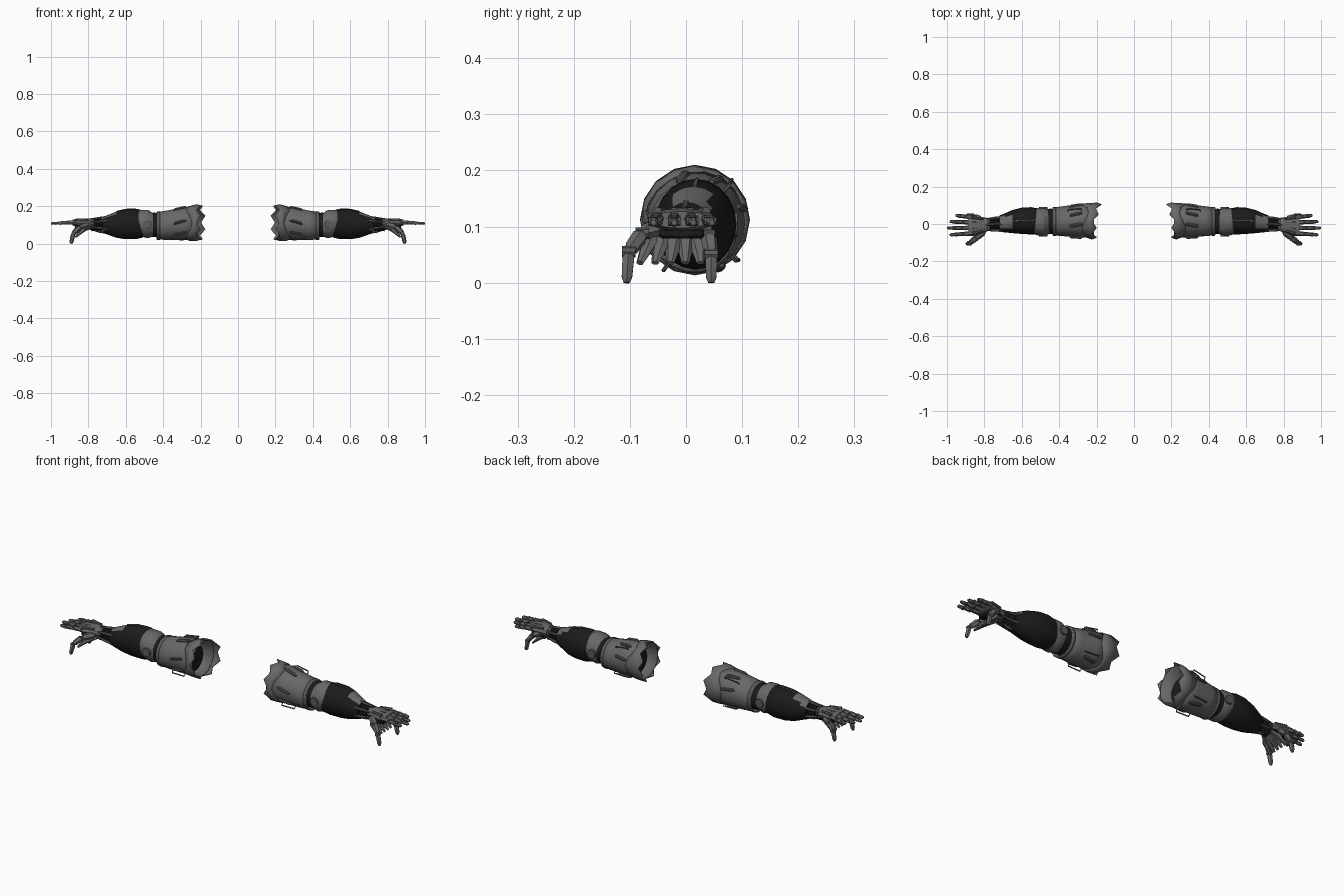
import bpy, bmesh
from math import sin, cos, pi, radians, atan2
from mathutils import Vector, Matrix

if bpy.data.objects.get("Cube"):
    bpy.data.objects.remove(bpy.data.objects["Cube"])


def material(name, r, g, b):
    m = bpy.data.materials.new(name)
    m.use_nodes = True
    m.diffuse_color = (r, g, b, 1)
    bsdf = m.node_tree.nodes["Principled BSDF"]
    bsdf.inputs["Base Color"].default_value = (r, g, b, 1)
    bsdf.inputs["Roughness"].default_value = 0.6
    return m


GREY = material("armour grey", 0.135, 0.14, 0.138)
STEEL = material("joint grey", 0.1, 0.104, 0.103)
DARK = material("dark rubber", 0.011, 0.011, 0.011)


def finish(name, bm, mats, rule=None, thickness=0, bevel=0):
    """Turn a left-side bmesh into a mirrored pair of parts."""
    bmesh.ops.recalc_face_normals(bm, faces=bm.faces)
    for f in bm.faces:
        f.material_index = rule(f.calc_center_median()) if rule else 0
    mesh = bpy.data.meshes.new(name)
    bm.to_mesh(mesh)
    bm.free()
    ob = bpy.data.objects.new(name, mesh)
    bpy.context.collection.objects.link(ob)
    for m in mats:
        mesh.materials.append(m)
    if thickness:
        s = ob.modifiers.new("Shell", 'SOLIDIFY')
        s.thickness = thickness
        s.offset = -1
    if bevel:
        b = ob.modifiers.new("Bevel", 'BEVEL')
        b.width = bevel
        b.segments = 1
    mir = ob.modifiers.new("Mirror", 'MIRROR')
    mir.use_mirror_merge = False
    bpy.ops.object.select_all(action='DESELECT')
    ob.select_set(True)
    bpy.context.view_layer.objects.active = ob
    bpy.ops.object.shade_smooth_by_angle(angle=radians(28))
    return ob


def skin(bm, rings, cap):
    n = len(rings[0])
    for a, b in zip(rings, rings[1:]):
        for i in range(n):
            j = (i + 1) % n
            bm.faces.new((a[i], a[j], b[j], b[i]))
    if cap:
        bm.faces.new(rings[0])
        bm.faces.new(rings[-1])


def loft(name, stations, mats, sides=18, cap=True, jag=None, **kw):
    """Elliptical sections along x: (x, centre y, centre z, radius y, radius z)."""
    bm = bmesh.new()
    rings = []
    for k, (x, cy, cz, ry, rz) in enumerate(stations):
        ring = []
        for i in range(sides):
            a = 2 * pi * i / sides
            dx = jag(k, i, a) if jag else 0
            ring.append(bm.verts.new((x + dx, cy + ry * cos(a), cz + rz * sin(a))))
        rings.append(ring)
    skin(bm, rings, cap)
    return finish(name, bm, mats, **kw)


def rod(name, points, radii, mat, sides=8, flat=1.0):
    """Tapered tube along a path, optionally flattened in height."""
    pts = [Vector(p) for p in points]
    bm = bmesh.new()
    rings = []
    for i, p in enumerate(pts):
        t = (pts[min(i + 1, len(pts) - 1)] - pts[max(i - 1, 0)]).normalized()
        u = t.cross(Vector((0, 0, 1) if abs(t.z) < 0.9 else (0, 1, 0))).normalized()
        v = u.cross(t)
        ring = [u * cos(2 * pi * k / sides) + v * flat * sin(2 * pi * k / sides)
                for k in range(sides)]
        rings.append([bm.verts.new(p + d * radii[i]) for d in ring])
    skin(bm, rings, True)
    return finish(name, bm, [mat])


def block(name, loc, size, mat, rot=(0, 0, 0), bevel=0.004):
    bm = bmesh.new()
    m = Matrix.Translation(loc)
    for angle, axis in zip(rot, "XYZ"):
        m = m @ Matrix.Rotation(radians(angle), 4, axis)
    bmesh.ops.create_cube(bm, size=1, matrix=m @ Matrix.Diagonal((*size, 1)))
    return finish(name, bm, [mat], bevel=bevel)


def on_surface(stations, x, deg, out=0):
    """Point on a lofted sleeve at a given x and angle (0 = back, 90 = top)."""
    for s, e in zip(stations, stations[1:]):
        if s[0] <= x <= e[0]:
            t = (x - s[0]) / (e[0] - s[0])
            _, cy, cz, ry, rz = [p + (q - p) * t for p, q in zip(s, e)]
    a = radians(deg)
    return (x, cy + (ry + out) * cos(a), cz + (rz + out) * sin(a))


# Upper arm sleeve with torn outer collar
SLEEVE = [(0.215, 0.017, 0.112, 0.093, 0.093), (0.30, 0.017, 0.104, 0.087, 0.088),
          (0.38, 0.015, 0.098, 0.080, 0.080), (0.435, 0.014, 0.095, 0.074, 0.074)]
loft("upper_arm_sleeve", SLEEVE, [GREY], cap=False, thickness=0.006)


def torn(k, i, a):
    point = 0.012 * (-1) ** i
    return -0.027 * max(0, cos(a)) + point if k == 0 else 0.016 * cos(3 * a) * (k == 2)


loft("shoulder_collar", [(0.212, 0.016, 0.112, 0.098, 0.098), (0.235, 0.016, 0.110, 0.097, 0.097),
                         (0.262, 0.017, 0.107, 0.092, 0.092)],
     [GREY], sides=16, cap=False, jag=torn, thickness=0.005)
loft("sleeve_edge_band", [(0.418, 0.014, 0.096, 0.078, 0.078), (0.434, 0.014, 0.095, 0.077, 0.077)],
     [STEEL], cap=False, thickness=0.006)
loft("upper_arm_core", [(0.26, 0.017, 0.10, 0.066, 0.066), (0.40, 0.015, 0.098, 0.066, 0.066),
                        (0.48, 0.013, 0.10, 0.064, 0.062)], [DARK])

# Raised slots and wire handles on the sleeve
for deg in (20, 65, 105, 172, 215, 300):
    rod("sleeve_slot", [on_surface(SLEEVE, x, deg + (x - 0.31) * 120, 0.001)
                        for x in (0.275, 0.285, 0.335, 0.345)],
        [0.004, 0.009, 0.009, 0.004], STEEL, flat=0.8)
for deg in (50, 235, 320):
    rod("sleeve_handle", [on_surface(SLEEVE, x, deg, h) for x, h in
                          ((0.28, -0.004), (0.283, 0.013), (0.352, 0.013), (0.355, -0.004))],
        [0.003] * 4, STEEL, sides=6)

# Elbow rings
loft("elbow_joint", [(0.425, 0.014, 0.099, 0.066, 0.063), (0.445, 0.014, 0.1, 0.068, 0.066),
                     (0.47, 0.014, 0.1, 0.066, 0.065)], [DARK])
loft("elbow_guard", [(0.455, 0.012, 0.1, 0.066, 0.064), (0.48, 0.011, 0.104, 0.075, 0.076),
                     (0.505, 0.011, 0.105, 0.075, 0.076), (0.525, 0.013, 0.104, 0.070, 0.070)],
     [GREY], jag=lambda k, i, a: 0.018 * sin(a) * (k > 1))
for deg in (0, 180):
    x, y, z = on_surface([(0.4, 0.012, 0.103, 0.074, 0.07), (0.6, 0.012, 0.103, 0.074, 0.07)], 0.485, deg)
    rod("elbow_pivot", [(x, y - 0.006, z), (x, y + 0.006, z)], [0.022, 0.022], STEEL, sides=14)

# Forearm shell: dark with a grey wedge opening along the top to the wrist
FOREARM = [(0.508, 0.013, 0.104, 0.069, 0.072), (0.55, 0.017, 0.104, 0.073, 0.081),
           (0.60, 0.017, 0.103, 0.070, 0.080), (0.65, 0.013, 0.101, 0.062, 0.070),
           (0.69, 0.006, 0.100, 0.051, 0.055), (0.72, 0.002, 0.099, 0.043, 0.044)]


def top_wedge(c):
    turn = abs(atan2(c.z - 0.1, c.y - 0.012) - pi / 2)
    return 1 if c.x > 0.64 and turn < (c.x - 0.60) * 7 and c.x < 0.72 else 0


loft("forearm_shell", FOREARM, [DARK, GREY], sides=20, rule=top_wedge)
rod("forearm_seam", [on_surface(FOREARM, x, 88, 0.0005) for x in (0.52, 0.55, 0.60, 0.65)],
    [0.002, 0.003, 0.004, 0.005], STEEL, flat=0.6)

# Wrist: dark ribbed core with slim pistons
ribs = [(0.715 + 0.0085 * i, -0.002, 0.1, 0.037 - 0.007 * (i % 2), 0.036 - 0.006 * (i % 2))
        for i in range(9)]
loft("wrist_ribs", ribs, [DARK], sides=14)
for i in range(6):
    a = 2 * pi * (i + 0.5) / 6
    y, z = cos(a), sin(a)
    rod("wrist_piston", [(0.70, 0.042 * y, 0.1 + 0.042 * z), (0.74, 0.038 * y, 0.1 + 0.037 * z),
                         (0.795, 0.034 * y - 0.004, 0.104 + 0.026 * z)],
        [0.007, 0.007, 0.004], STEEL, sides=6)

# Hand: back plate, palm and fanned lower pads
loft("hand_body", [(0.77, -0.002, 0.104, 0.032, 0.028), (0.81, -0.006, 0.108, 0.043, 0.027),
                   (0.86, -0.008, 0.111, 0.056, 0.022), (0.885, -0.008, 0.112, 0.055, 0.015)],
     [GREY], sides=12)
block("palm_plate", (0.835, -0.008, 0.088), (0.075, 0.08, 0.018), DARK)
for i in range(5):
    y = -0.082 + 0.027 * i
    rod("palm_pad", [(0.785, -0.02 + 0.008 * i, 0.088), (0.83, y * 0.8, 0.072),
                     (0.868, y, 0.035)], [0.010, 0.017, 0.007], GREY, sides=6, flat=0.7)

# Four jointed fingers
for y0, y1, tip in ((0.036, 0.046, 0.955), (0.008, 0.013, 0.985),
                    (-0.021, -0.021, 1.0), (-0.05, -0.058, 0.985)):
    a, b = Vector((0.865, y0, 0.115)), Vector((tip, y1, 0.107))
    rod("finger_knuckle_bar", [a + Vector((-0.06, -y0 * 0.3, 0.012)), a + Vector((0, 0, 0.012))],
        [0.006, 0.008], STEEL, sides=6)
    for s, e, r in ((0, 0.38, 0.0125), (0.42, 0.70, 0.011), (0.74, 1, 0.009)):
        rod("finger_segment", [a.lerp(b, s), a.lerp(b, s + 0.06), a.lerp(b, e - 0.05), a.lerp(b, e)],
            [r * 0.7, r, r * 0.9, r * 0.55], GREY, sides=6)
    rod("finger_core", [a, a.lerp(b, 0.9)], [0.006, 0.004], DARK, sides=6)
    for s in (0, 0.40, 0.72):
        c = a.lerp(b, s)
        rod("finger_joint", [c - Vector((0, 0.011, 0)), c + Vector((0, 0.011, 0))],
            [0.008, 0.008], STEEL, sides=8)

# Thumb and the opposing outer digit, both pointing down
for name, path in (("thumb", [(0.80, -0.04, 0.10), (0.845, -0.078, 0.088),
                              (0.88, -0.102, 0.055), (0.893, -0.106, 0.0)]),
                   ("outer_digit", [(0.82, 0.025, 0.10), (0.855, 0.040, 0.085),
                                    (0.882, 0.045, 0.050), (0.892, 0.045, 0.0)])):
    pts = [Vector(p) for p in path]
    for (p, q), r in zip(zip(pts, pts[1:]), (0.017, 0.015, 0.012)):
        rod(name + "_segment", [p, p.lerp(q, 0.2), p.lerp(q, 0.8), q],
            [r * 0.6, r, r * 0.9, r * 0.5], GREY, sides=6)
    for p in pts[1:3]:
        rod(name + "_joint", [p - Vector((0, 0.012, 0)), p + Vector((0, 0.012, 0))],
            [0.010, 0.010], STEEL, sides=8)
